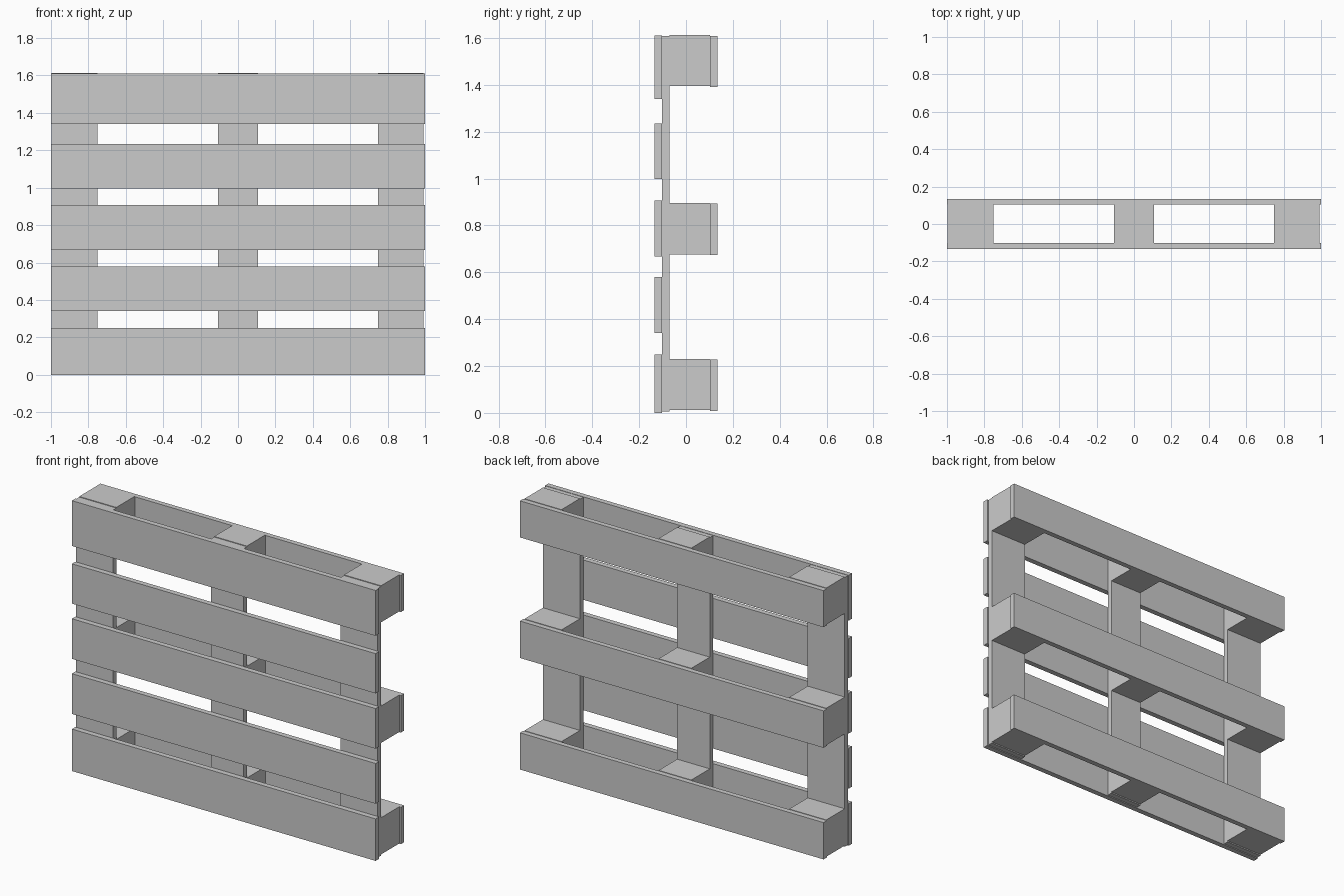
import bpy

if "Cube" in bpy.data.objects:
    bpy.data.objects.remove(bpy.data.objects["Cube"])


def box(name, x, y, z):
    """Axis-aligned board given its (min, max) range on each axis."""
    bpy.ops.mesh.primitive_cube_add(
        size=1, location=[(a + b) / 2 for a, b in (x, y, z)])
    ob = bpy.context.object
    ob.name = name
    ob.scale = [b - a for a, b in (x, y, z)]
    bpy.ops.object.transform_apply(location=False, rotation=False, scale=True)
    return ob


# Five deck slats across the front
slats = [(0, 0.25), (0.34, 0.58), (0.668, 0.907), (0.997, 1.234), (1.34, 1.61)]
for i, z in enumerate(slats):
    box(f"deck_slat_{i + 1}", (-1, 1), (-0.134, -0.102), z)

# Three upright boards behind the slats, with a block at each crossing
columns = {"left": (-0.996, -0.752), "middle": (-0.107, 0.108), "right": (0.748, 0.992)}
rows = {"bottom": (0.012, 0.231), "centre": (0.676, 0.896), "top": (1.394, 1.612)}
for side, x in columns.items():
    box(f"{side}_upright_board", x, (-0.102, -0.071), (0.005, 1.608))
    for level, z in rows.items():
        box(f"{level}_{side}_block", x, (-0.071, 0.103), z)

# Three runner boards across the back
for level, (z0, z1) in rows.items():
    box(f"{level}_runner_board", (-1, 1), (0.103, 0.134), (z0 - 0.003, z1 - 0.003))
